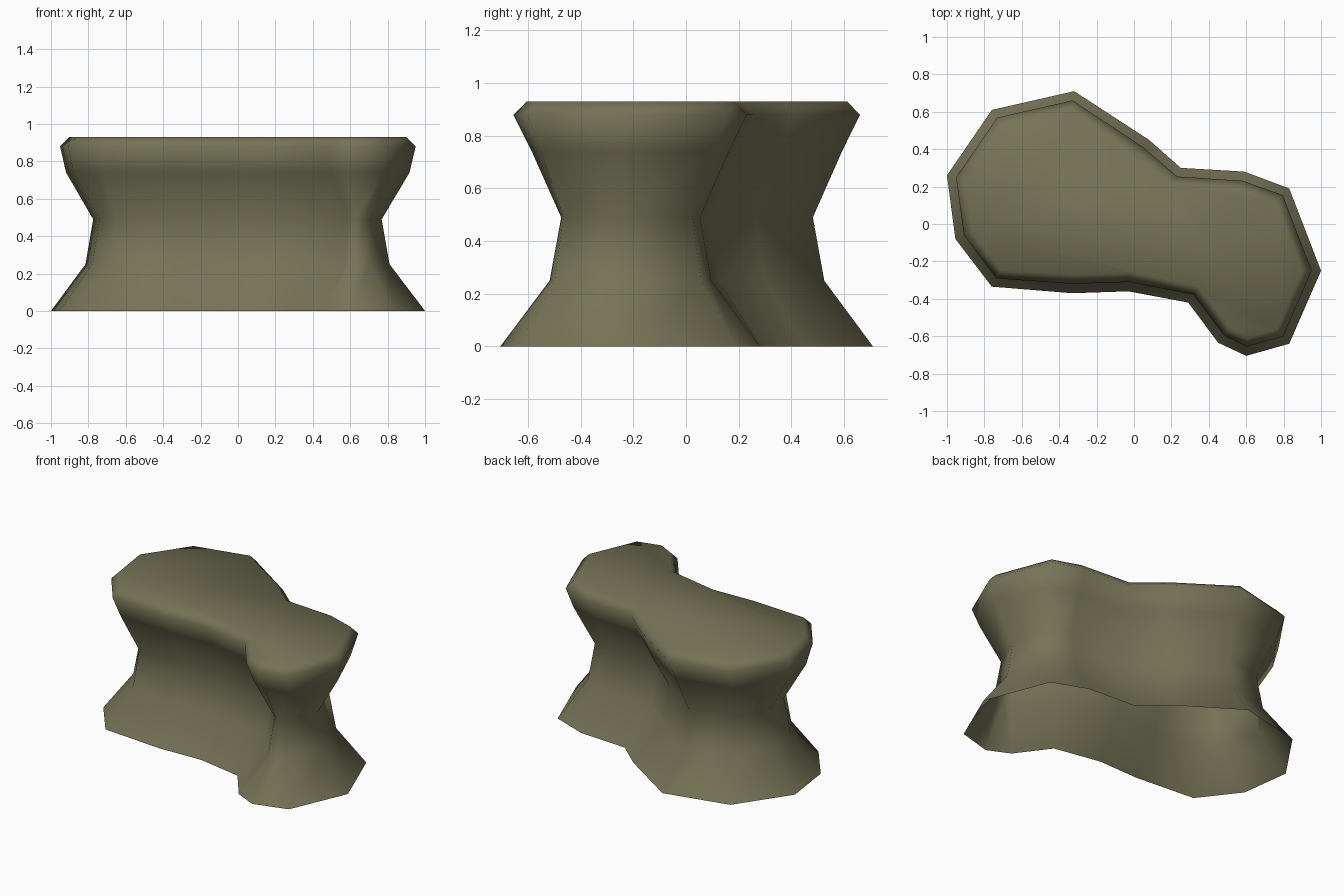
import bpy
import bmesh
from mathutils import Vector

cube = bpy.data.objects.get("Cube")
if cube:
    bpy.data.objects.remove(cube, do_unlink=True)

# Stone colour
stone = bpy.data.materials.new("olive_stone")
stone.use_nodes = True
colour = (0.178, 0.171, 0.093, 1)
stone.diffuse_color = colour
shader = stone.node_tree.nodes["Principled BSDF"]
shader.inputs["Base Color"].default_value = colour
shader.inputs["Roughness"].default_value = 0.9

# Footprint, counter-clockwise
outline = [Vector(p) for p in (
    (-1, .26), (-.955, -.08), (-.76, -.335), (-.33, -.37), (-.03, -.36),
    (.29, -.42), (.45, -.635), (.6, -.705), (.83, -.64), (1, -.25),
    (.83, .19), (.59, .28), (.25, .3), (.08, .45), (-.32, .71), (-.76, .61))]

# Wall profile: height, inset along x, inset along y
profile = [(0, 0, 0), (.25, .19, .188), (.49, .232, .232),
           (.74, .083, .12), (.88, .05, .05), (.93, .1, .1)]


def outward(points, i):
    """Unit normal of the outline at one corner."""
    before = (points[i] - points[i - 1]).normalized()
    after = (points[(i + 1) % len(points)] - points[i]).normalized()
    along = before + after
    return Vector((along.y, -along.x)).normalized()


normals = [outward(outline, i) for i in range(len(outline))]
count = len(outline)

# Waisted wall, open below and capped above
bm = bmesh.new()
rings = [[bm.verts.new((p.x - n.x * dx, p.y - n.y * dy, z))
          for p, n in zip(outline, normals)] for z, dx, dy in profile]
for low, high in zip(rings, rings[1:]):
    for i in range(count):
        j = (i + 1) % count
        bm.faces.new((low[i], low[j], high[j], high[i]))
bm.faces.new(rings[-1])
for face in bm.faces:
    face.smooth = True

mesh = bpy.data.meshes.new("waisted_rock")
bm.to_mesh(mesh)
bm.free()
mesh.materials.append(stone)
rock = bpy.data.objects.new("waisted_rock", mesh)
bpy.context.collection.objects.link(rock)
